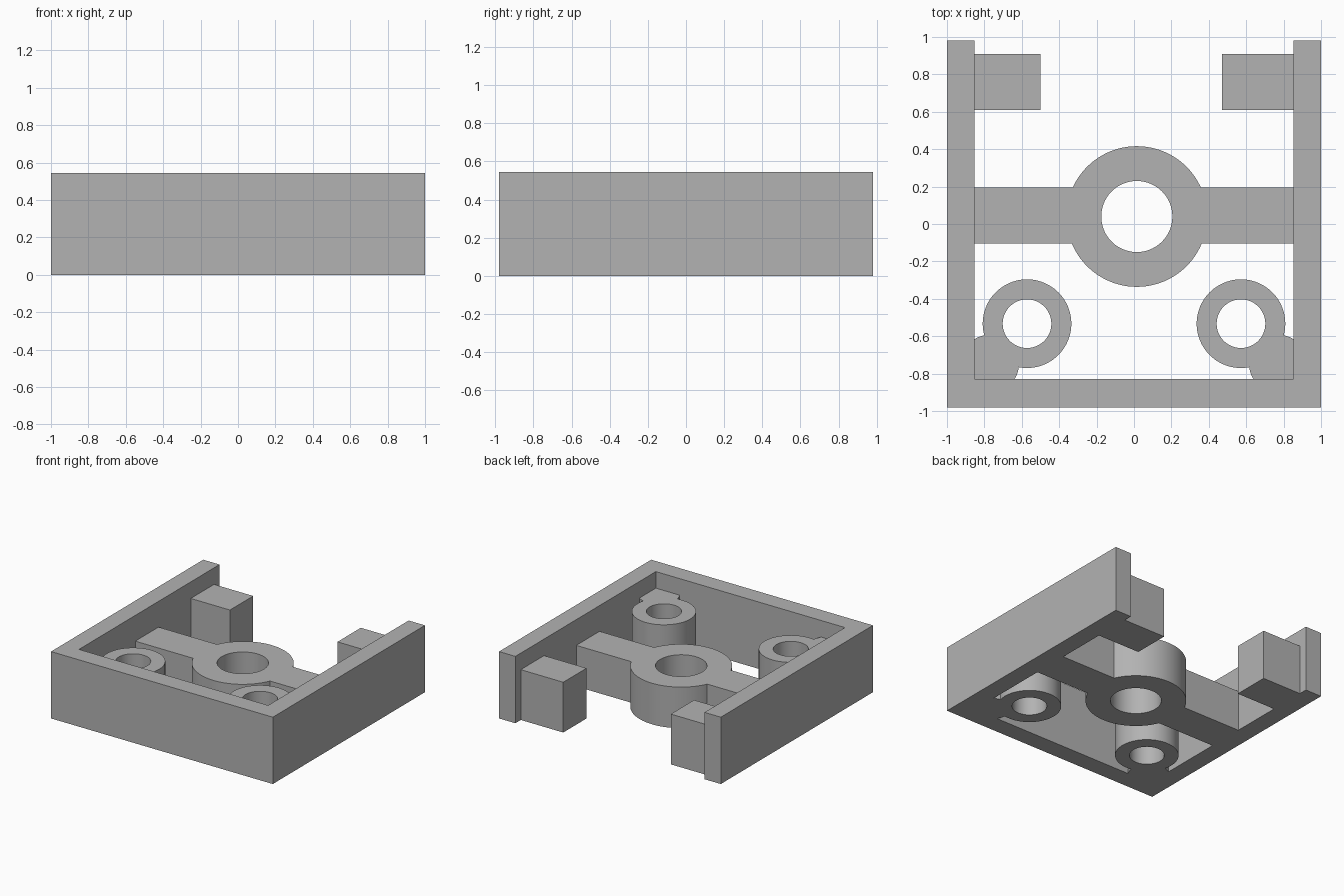
import bpy, bmesh, math
from mathutils import Vector

cube = bpy.data.objects.get("Cube")
if cube:
    bpy.data.objects.remove(cube, do_unlink=True)

WALL_H, PAD_H, HUB_H = 0.545, 0.41, 0.335
INNER_X, INNER_Y, END_Y = 0.853, -0.83, 0.98

grey = bpy.data.materials.new("plain grey")
grey.use_nodes = True
colour = (0.45, 0.45, 0.45, 1)
grey.diffuse_color = colour
grey.node_tree.nodes["Principled BSDF"].inputs["Base Color"].default_value = colour


def finish(name, bm, smooth=False):
    bmesh.ops.recalc_face_normals(bm, faces=bm.faces)
    mesh = bpy.data.meshes.new(name)
    bm.to_mesh(mesh)
    bm.free()
    mesh.materials.append(grey)
    obj = bpy.data.objects.new(name, mesh)
    bpy.context.collection.objects.link(obj)
    if smooth:
        bpy.ops.object.select_all(action='DESELECT')
        obj.select_set(True)
        bpy.context.view_layer.objects.active = obj
        bpy.ops.object.shade_smooth_by_angle(angle=math.radians(30))
    return obj


def prism(name, outline, height, smooth=False):
    """Extrude a flat outline up from the ground."""
    bm = bmesh.new()
    base = bm.faces.new([bm.verts.new((x, y, 0)) for x, y in outline])
    top = bmesh.ops.extrude_face_region(bm, geom=[base], use_keep_orig=True)
    verts = [v for v in top["geom"] if isinstance(v, bmesh.types.BMVert)]
    bmesh.ops.translate(bm, verts=verts, vec=(0, 0, height))
    return finish(name, bm, smooth)


def block(name, x0, x1, y0, y1, height):
    return prism(name, [(x0, y0), (x1, y0), (x1, y1), (x0, y1)], height)


def circle(cx, cy, r, n=64):
    return [(cx + r * math.cos(math.tau * i / n),
             cy + r * math.sin(math.tau * i / n)) for i in range(n)]


def tube(name, cx, cy, outer, inner, height):
    """Spin a rectangular section into a hollow cylinder."""
    bm = bmesh.new()
    section = [(inner, 0), (outer, 0), (outer, height), (inner, height)]
    verts = [bm.verts.new((cx + r, cy, z)) for r, z in section]
    edges = [bm.edges.new((verts[i], verts[(i + 1) % 4])) for i in range(4)]
    bmesh.ops.spin(bm, geom=verts + edges, cent=Vector((cx, cy, 0)),
                   axis=(0, 0, 1), angle=math.tau, steps=96, use_merge=True)
    bmesh.ops.remove_doubles(bm, verts=bm.verts, dist=1e-4)
    return finish(name, bm, True)


# U-shaped outer wall, open at the back
prism("outer_wall", [(-1, -END_Y), (1, -END_Y), (1, END_Y), (INNER_X, END_Y),
                     (INNER_X, INNER_Y), (-INNER_X, INNER_Y),
                     (-INNER_X, END_Y), (-1, END_Y)], WALL_H)

# Central hub
HUB_X, HUB_Y = 0.015, 0.04
tube("center_hub", HUB_X, HUB_Y, 0.376, 0.19, HUB_H)

# Paired parts: crossbar arms, corner posts with webs, rear blocks
for side, label, block_x in ((1, "left", 0.47), (-1, "right", 0.5)):
    block(label + "_crossbar", HUB_X + side * 0.21, side * INNER_X,
          -0.105, 0.195, HUB_H)
    tube(label + "_screw_post", side * 0.572, -0.533, 0.237, 0.13, PAD_H)
    prism(label + "_post_web", circle(side * 0.77, -0.747, 0.155), PAD_H, True)
    block(label + "_rear_block", side * block_x, side * INNER_X,
          0.61, 0.91, PAD_H)
